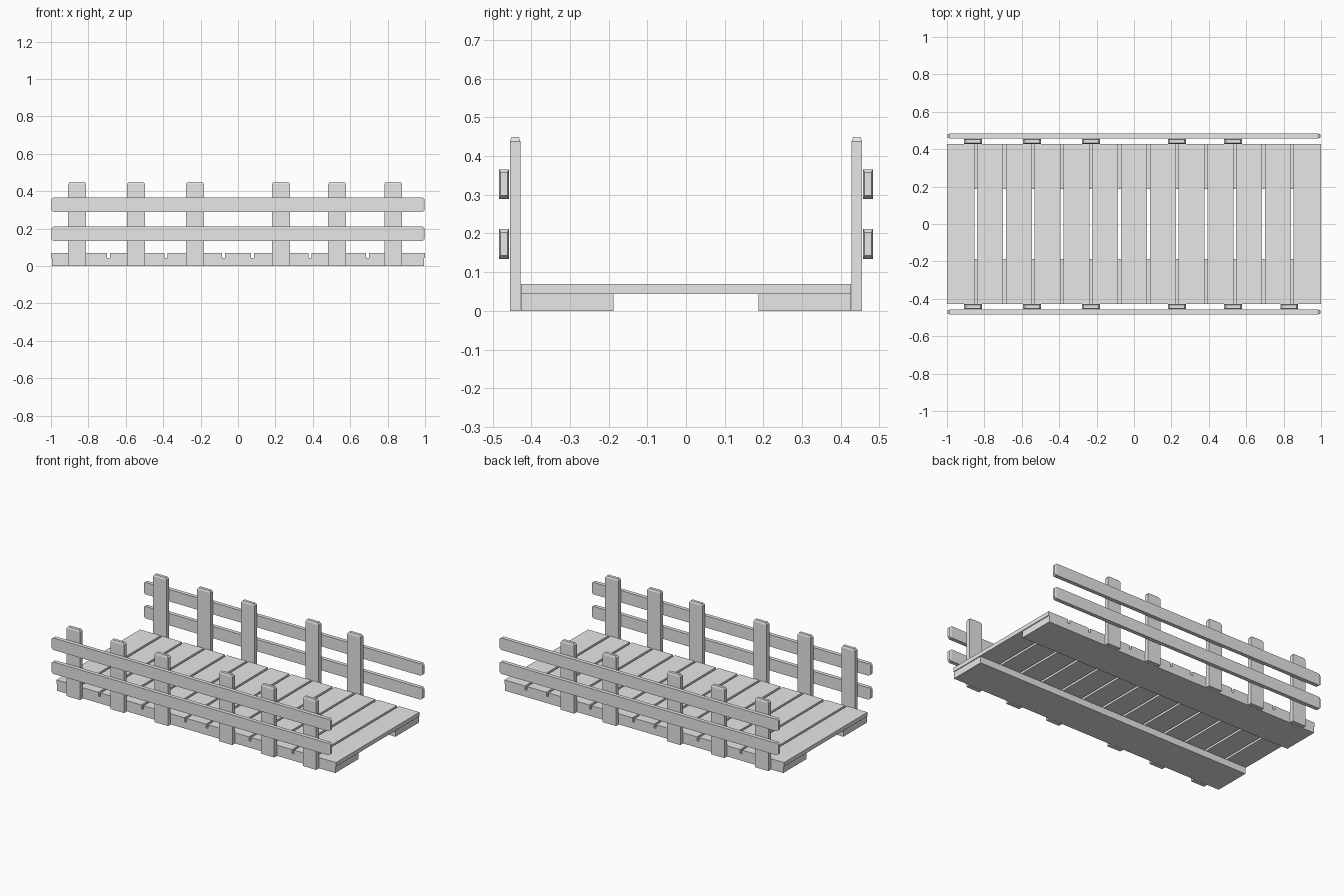
import bpy, bmesh
from mathutils import Vector

cube = bpy.data.objects.get("Cube")
if cube:
    bpy.data.objects.remove(cube)

wood = bpy.data.materials.new("plain_grey")
wood.use_nodes = True
grey = (0.8, 0.8, 0.8, 1)
wood.diffuse_color = grey
wood.node_tree.nodes["Principled BSDF"].inputs["Base Color"].default_value = grey


def board(name, low, high, tapered=()):
    """Box between two corners; the ends facing the given directions get a chamfered cap."""
    low, high = Vector(low), Vector(high)
    size, centre = high - low, (low + high) / 2
    bm = bmesh.new()
    bmesh.ops.create_cube(bm, size=1)
    for v in bm.verts:
        v.co = v.co * size
    bm.normal_update()
    for direction in map(Vector, tapered):
        face = max(bm.faces, key=lambda f: f.normal.dot(direction))
        cap = bmesh.ops.extrude_discrete_faces(bm, faces=[face])["faces"][0]
        for v in face.verts if face.is_valid else []:
            v.co -= direction * 0.012
        for v in cap.verts:
            for axis, inset in enumerate((0.009, 0.004, 0.009)):
                if not direction[axis]:
                    v.co[axis] -= inset if v.co[axis] > 0 else -inset
        # Pull the ring behind the cap inwards along the board
        for v in {e.other_vert(c) for c in cap.verts for e in c.link_edges} - set(cap.verts):
            v.co -= direction * 0.012
        bm.normal_update()
    bmesh.ops.recalc_face_normals(bm, faces=bm.faces)
    mesh = bpy.data.meshes.new(name)
    bm.to_mesh(mesh)
    bm.free()
    mesh.materials.append(wood)
    obj = bpy.data.objects.new(name, mesh)
    obj.location = centre
    bpy.context.collection.objects.link(obj)


def side_board(name, side, x, y, z, tapered=()):
    ys = sorted((side * y[0], side * y[1]))
    board(name, (x[0], ys[0], z[0]), (x[1], ys[1], z[1]), tapered)


# Deck planks
count, pitch, gap = 13, 2 / 13, 0.015
for i in range(count):
    left = -1 + i * pitch
    start = left + (gap / 2 if i else 0)
    end = left + pitch - (gap / 2 if i < count - 1 else 0)
    board(f"deck_plank_{i + 1}", (start, -0.427, 0.043), (end, 0.427, 0.069))

# Support beams, posts and rails on both sides; the back lacks the last post
post_centres = [-0.86, -0.545, -0.23, 0.23, 0.53, 0.83]
for label, side, posts in (("front", -1, post_centres), ("back", 1, post_centres[:-1])):
    side_board(f"{label}_beam", side, (-0.995, 0.995), (0.188, 0.427), (0, 0.043))
    for i, x in enumerate(posts):
        side_board(f"{label}_post_{i + 1}", side, (x - 0.048, x + 0.048),
                   (0.428, 0.455), (0, 0.45), [(0, 0, 1)])
    for level, z in (("lower", 0.134), ("upper", 0.289)):
        side_board(f"{label}_{level}_rail", side, (-0.998, 0.998),
                   (0.458, 0.483), (z, z + 0.077), [(1, 0, 0), (-1, 0, 0)])
